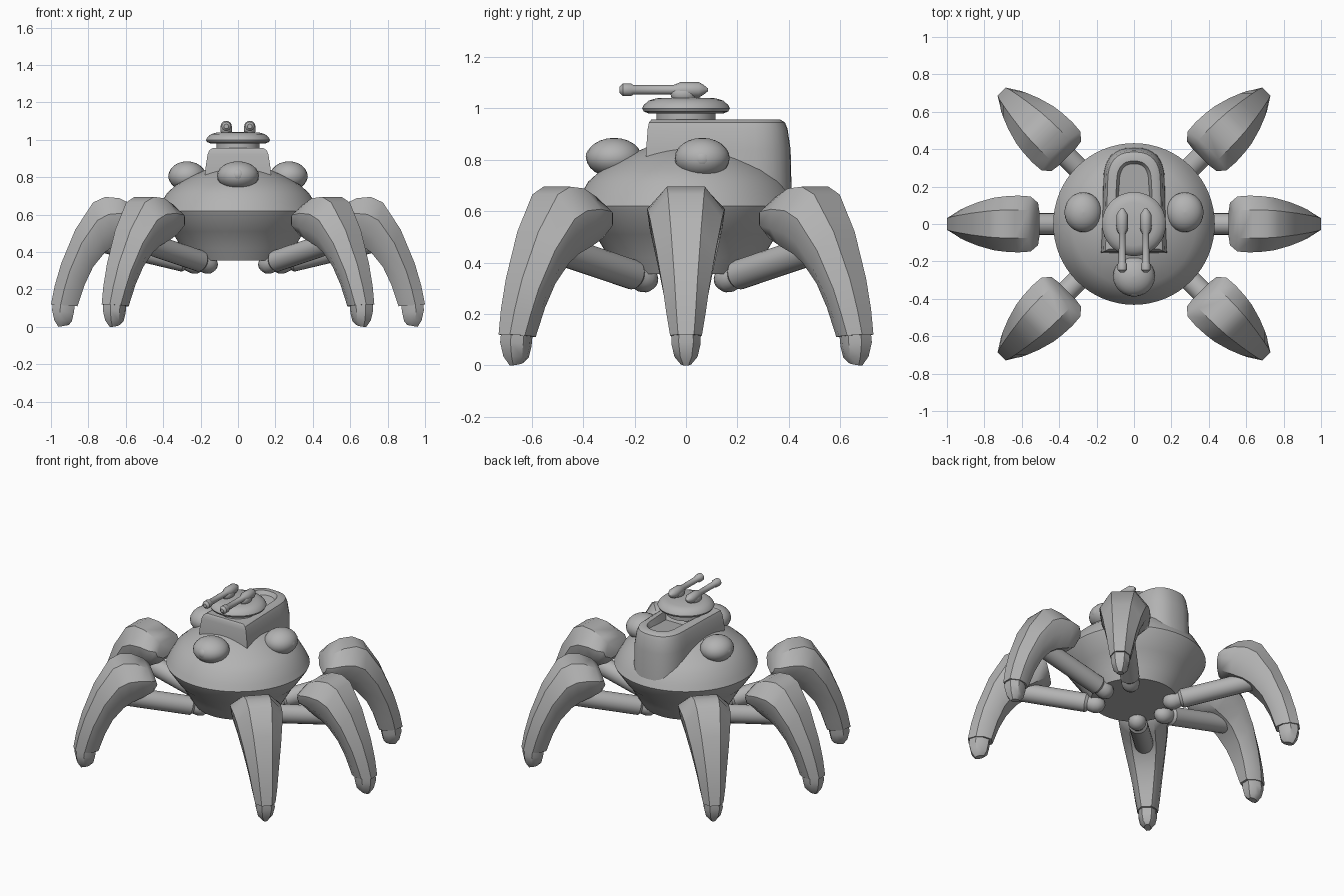
import bpy
from math import sin, cos, pi, radians, atan2, hypot
from mathutils import Matrix, Vector

cube = bpy.data.objects.get("Cube")
if cube:
    bpy.data.objects.remove(cube, do_unlink=True)

grey = bpy.data.materials.new("plain grey")
grey.use_nodes = True
grey.diffuse_color = (0.45, 0.45, 0.45, 1)
grey.node_tree.nodes["Principled BSDF"].inputs["Base Color"].default_value = (0.45, 0.45, 0.45, 1)


def add_object(name, mesh, turn=0.0):
    obj = bpy.data.objects.new(name, mesh)
    obj.rotation_euler.z = turn
    bpy.context.collection.objects.link(obj)
    return obj


def loft(name, rings, matrix=Matrix(), sharp=35):
    """Skin a list of equal-length point rings and cap both ends."""
    n = len(rings[0])
    verts = [matrix @ Vector(p) for ring in rings for p in ring]
    faces = [list(range(n))[::-1], [(len(rings) - 1) * n + i for i in range(n)]]
    for k in range(len(rings) - 1):
        a, b = k * n, (k + 1) * n
        faces += [(a + i, a + (i + 1) % n, b + (i + 1) % n, b + i) for i in range(n)]
    mesh = bpy.data.meshes.new(name)
    mesh.from_pydata(verts, [], faces)
    mesh.materials.append(grey)
    mesh.shade_smooth()
    mesh.set_sharp_from_angle(angle=radians(sharp))
    return mesh


def lathe(name, profile, matrix=Matrix(), sides=32, sharp=35):
    """Spin (radius, height) pairs about z."""
    rings = [[(r * cos(2 * pi * i / sides), r * sin(2 * pi * i / sides), z)
              for i in range(sides)] for r, z in profile]
    return loft(name, rings, matrix, sharp)


def ball(name, centre, radii, turn=0.0):
    steps = [pi * k / 12 for k in range(13)]
    profile = [(max(sin(t), 0.002), -cos(t)) for t in steps]
    matrix = Matrix.Translation(centre) @ Matrix.Diagonal((*radii, 1))
    return add_object(name, lathe(name, profile, matrix, 24), turn)


# Saucer-shaped body
add_object("body", lathe("body", [
    (0.26, 0.355), (0.30, 0.42), (0.345, 0.495), (0.36, 0.51), (0.425, 0.605),
    (0.432, 0.62), (0.415, 0.655), (0.38, 0.715), (0.33, 0.76), (0.25, 0.805),
    (0.15, 0.85), (0.05, 0.865)], sides=64, sharp=25))


# Raised hull: square front, rounded rear, shallow sloping hollow on top
def hull_ring(z, inset, front=-0.155, tilt=0.0):
    half = 0.175 - inset
    front += inset * 0.5
    pts = [(-half, front), (half, front), (half - 0.006, max(front + 0.06, 0.0))]
    for i in range(17):
        t = pi * i / 16
        x = (half - 0.012) * abs(cos(t)) ** 0.8 * (1 if cos(t) >= 0 else -1)
        pts.append((x, 0.22 + (0.187 - inset) * sin(t) ** 0.8))
    pts.append((-half + 0.006, max(front + 0.06, 0.0)))
    return [(x, y, z + tilt * (y - 0.3)) for x, y in pts]


add_object("hull", loft("hull", [
    hull_ring(0.62, -0.005), hull_ring(0.84, 0.0), hull_ring(0.92, 0.012),
    hull_ring(0.945, 0.022), hull_ring(0.956, 0.04),
    hull_ring(0.956, 0.07, 0.02), hull_ring(0.93, 0.085, 0.04, 0.12)]))

# Turret neck and disc
add_object("turret", lathe("turret", [
    (0.115, 0.94), (0.115, 0.985), (0.145, 0.98), (0.165, 0.988), (0.171, 1.0),
    (0.165, 1.012), (0.145, 1.03), (0.115, 1.039), (0.03, 1.042)], sides=48))

# Twin guns pointing forward
for side, x in (("left", 0.063), ("right", -0.063)):
    aim = Matrix.Translation((x, 0, 1.072)) @ Matrix.Rotation(pi / 2, 4, "X")
    name = side + "_gun"
    add_object(name, lathe(name, [
        (0.006, -0.085), (0.018, -0.07), (0.03, -0.05), (0.03, 0.02), (0.018, 0.05),
        (0.019, 0.205), (0.025, 0.215), (0.025, 0.245), (0.012, 0.258)], aim, 16))
    ball(side + "_gun_mount", (x, -0.01, 1.055), (0.032, 0.05, 0.035))

# Bulging domes on the front and flanks
ball("front_dome", (0, -0.28, 0.808), (0.112, 0.108, 0.077))
ball("front_dome_tip", (0, -0.345, 0.812), (0.045, 0.045, 0.042))
for side, s in (("left", 1), ("right", -1)):
    ball(side + "_dome", (s * 0.272, 0.063, 0.806), (0.1, 0.107, 0.079))
    ball(side + "_dome_tip", (s * 0.335, 0.063, 0.805), (0.038, 0.045, 0.042))


# Leg shell: eight-sided sections swept from outer ridge to inner edge
def leg_ring(outer, inner, w, ridge=0.5):
    o, i = Vector((outer[0], 0, outer[1])), Vector((inner[0], 0, inner[1]))
    section = [(0, ridge), (0.36, 1), (0.7, 0.93), (1, 0.5)]
    section += [(t, -s) for t, s in reversed(section)]
    return [o.lerp(i, t) + Vector((0, s * w, 0)) for t, s in section]


leg_mesh = loft("leg", [
    leg_ring((0.53, 0.62), (0.505, 0.53), 0.12),
    leg_ring((0.565, 0.655), (0.53, 0.495), 0.147),
    leg_ring((0.635, 0.688), (0.59, 0.465), 0.152),
    leg_ring((0.71, 0.695), (0.66, 0.435), 0.148),
    leg_ring((0.775, 0.665), (0.71, 0.40), 0.14),
    leg_ring((0.87, 0.52), (0.775, 0.32), 0.116),
    leg_ring((0.945, 0.34), (0.82, 0.225), 0.09),
    leg_ring((0.98, 0.22), (0.84, 0.165), 0.076),
    leg_ring((1.0, 0.12), (0.858, 0.11), 0.062)], sharp=38)

foot_mesh = loft("foot", [
    leg_ring((0.988, 0.14), (0.87, 0.13), 0.055),
    leg_ring((0.994, 0.09), (0.878, 0.075), 0.057),
    leg_ring((0.982, 0.035), (0.888, 0.03), 0.045),
    leg_ring((0.96, 0.0), (0.905, 0.01), 0.02)], sharp=38)

# Strut joining the body to each leg, with a rounded inner end
start, end = Vector((0.23, 0, 0.338)), Vector((0.7, 0, 0.45))
span = end - start
tilt = Matrix.Translation(start) @ Matrix.Rotation(atan2(span.x, span.z), 4, "Y")
strut_mesh = lathe("strut", [
    (0.006, -0.057), (0.032, -0.046), (0.05, -0.022), (0.055, 0.005), (0.05, 0.03),
    (0.046, 0.045), (0.058, 0.06), (0.058, hypot(span.x, span.z))], tilt, 20)

for place, angle in (("left", 0), ("rear_left", 45), ("rear_right", 135),
                     ("right", 180), ("front_right", 225), ("front_left", 315)):
    for part, mesh in (("leg", leg_mesh), ("foot", foot_mesh), ("strut", strut_mesh)):
        add_object(place + "_" + part, mesh, radians(angle))
